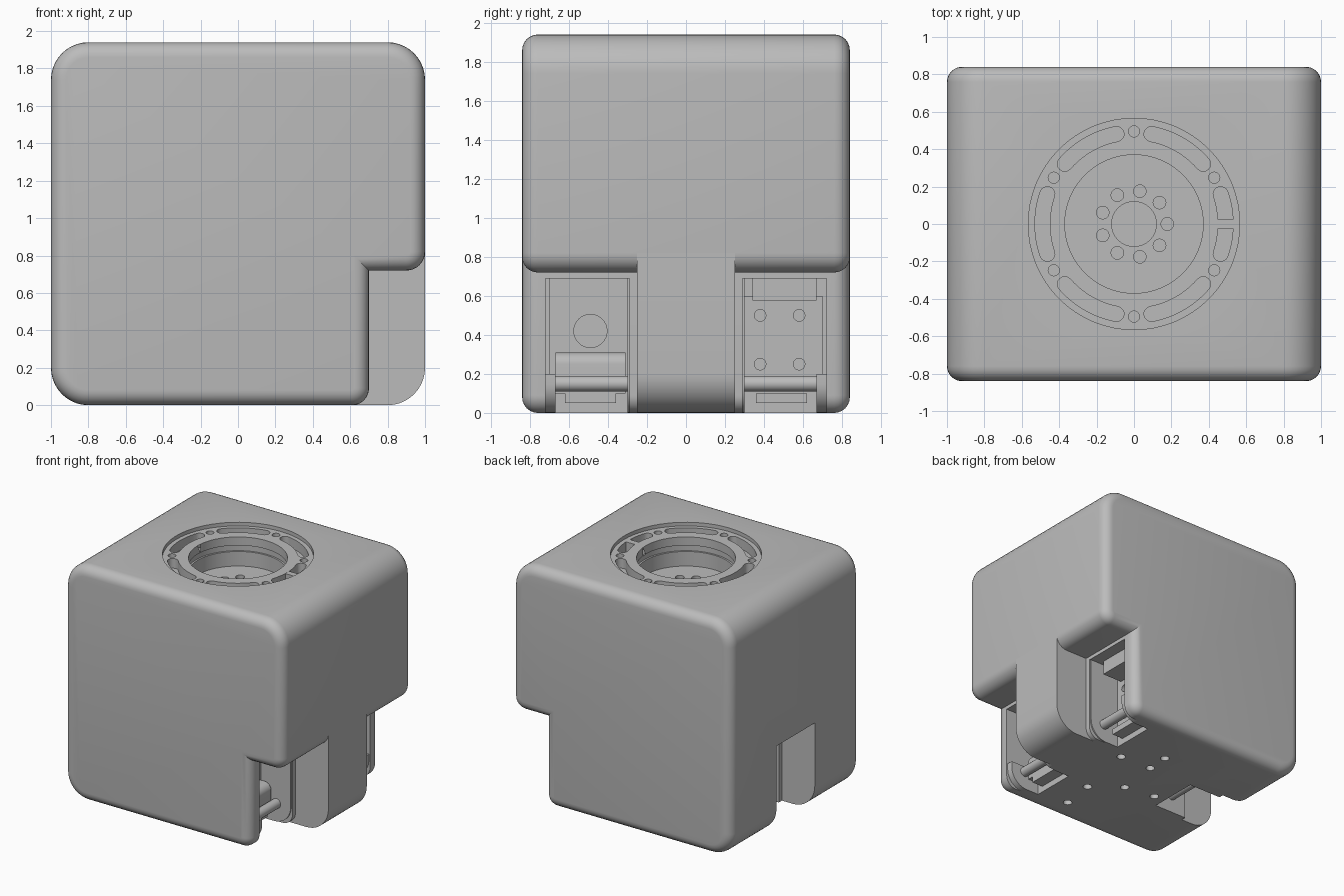
import bpy, bmesh, math
from mathutils import Vector

if "Cube" in bpy.data.objects:
    bpy.data.objects.remove(bpy.data.objects["Cube"])

def material(name, v):
    m = bpy.data.materials.new(name)
    m.diffuse_color = (v, v, v, 1)
    m.use_nodes = True
    m.node_tree.nodes["Principled BSDF"].inputs["Base Color"].default_value = m.diffuse_color
    return m

grey = material("plain grey", 0.5)

def rounded(corners, seg=10):
    """Polygon from (x, z, radius) corners, filleted."""
    pts, n = [], len(corners)
    for i, (x, z, r) in enumerate(corners):
        p = Vector((x, z))
        if r == 0:
            pts.append(p)
            continue
        a = (Vector(corners[i - 1][:2]) - p).normalized()
        b = (Vector(corners[(i + 1) % n][:2]) - p).normalized()
        c = p + (a + b) * r
        for k in range(seg + 1):
            t = k / seg * math.pi / 2
            pts.append(c - b * r * math.cos(t) - a * r * math.sin(t))
    return pts

def prism(name, pts, axis, lo, hi, bevel=0):
    """Extrude a 2D outline along x, y or z."""
    def place(u, v, w):
        return {'x': (w, u, v), 'y': (u, w, v), 'z': (u, v, w)}[axis]
    bm = bmesh.new()
    vs = [bm.verts.new(place(p[0], p[1], lo)) for p in pts]
    f = bm.faces.new(vs)
    top = bmesh.ops.extrude_face_region(bm, geom=[f])['geom']
    d = Vector(place(0, 0, hi - lo))
    bmesh.ops.translate(bm, vec=d, verts=[g for g in top if isinstance(g, bmesh.types.BMVert)])
    bmesh.ops.recalc_face_normals(bm, faces=bm.faces)
    if bevel:
        caps = [f for f in bm.faces if len(f.verts) == len(pts) and len(pts) > 4]
        edges = list({e for f in caps for e in f.edges})
        bmesh.ops.bevel(bm, geom=edges, offset=bevel, segments=6, profile=0.5, affect='EDGES')
    me = bpy.data.meshes.new(name)
    bm.to_mesh(me)
    bm.free()
    ob = bpy.data.objects.new(name, me)
    bpy.context.collection.objects.link(ob)
    me.materials.append(grey)
    return ob

def circle(u, v, r, n=32):
    return [(u + r * math.cos(2 * math.pi * k / n), v + r * math.sin(2 * math.pi * k / n)) for k in range(n)]

def rect(u0, v0, u1, v1):
    return [(u0, v0), (u1, v0), (u1, v1), (u0, v1)]

def kidney(mid, half, r, w):
    """Curved slot outline with round ends."""
    a0, a1 = math.radians(mid - half), math.radians(mid + half)
    arc = [a0 + (a1 - a0) * k / 12 for k in range(13)]
    out = [((r + w) * math.cos(a), (r + w) * math.sin(a)) for a in arc]
    for a, s in ((a1, 0), (a0, math.pi)):
        cx, cy = r * math.cos(a), r * math.sin(a)
        out += [(cx + w * math.cos(a + s + math.pi * k / 8), cy + w * math.sin(a + s + math.pi * k / 8))
                for k in range(1, 8)]
        if s == 0:
            out += [((r - w) * math.cos(b), (r - w) * math.sin(b)) for b in reversed(arc)]
    return out

def cut(ob, cutters):
    for c in cutters:
        c.hide_render = True
        m = ob.modifiers.new("cut", 'BOOLEAN')
        m.operation, m.solver, m.object = 'DIFFERENCE', 'EXACT', c
        bpy.context.view_layer.objects.active = ob
        bpy.ops.object.modifier_apply(modifier=m.name)
        bpy.data.objects.remove(c)

# Housing: notched outline with soft front and back edges
TOP = 1.94
body = prism("housing", rounded([(-1, 0, .2), (.7, 0, .09), (.7, .72, 0), (1, .72, .1), (1, TOP, .2), (-1, TOP, .2)]),
             'y', -.84, .84, .08)

# Hinge slot on the left side, hinge pockets on the right side
cut(body, [prism("slot", rect(-.25, -.1, .25, .72), 'x', -1.2, -.7),
           prism("slot_pocket", rect(-.21, -.1, .21, .62), 'x', -.75, -.4)])
for s in (-1, 1):
    y0, y1 = sorted((s * .29, s * .72))
    cut(body, [prism("pocket", rect(y0, -.1, y1, .69), 'x', .35, .8)])

# Motor seat: recess, stepped bore and hub holes
cut(body, [prism("recess", circle(0, 0, .565, 64), 'z', TOP - .03, 2.1),
           prism("bore", circle(0, 0, .37, 64), 'z', TOP - .27, 2.1),
           prism("bore_groove", circle(0, 0, .385, 64), 'z', TOP - .15, TOP - .10),
           prism("hub_hole", circle(0, 0, .12), 'z', TOP - .45, 2.1)])
cut(body, [prism("hub_bolt", circle(.178 * math.cos(math.radians(80 + 40 * k)),
                                    .178 * math.sin(math.radians(80 + 40 * k)), .034, 16),
                 'z', TOP - .36, TOP - .2) for k in range(9)])
cut(body, [prism("kidney", kidney(60 * k, 19, .49, .04), 'z', TOP - .11, TOP + .1) for k in range(6)])
cut(body, [prism("ring_bolt", circle(.495 * math.cos(math.radians(30 + 60 * k)),
                                     .495 * math.sin(math.radians(30 + 60 * k)), .03, 16),
                 'z', TOP - .08, TOP + .1) for k in range(6)])

# Screw holes in the underside
cut(body, [prism("base_hole", circle(x, y, .035, 16), 'z', -.1, .1)
           for x, y in ((.3, .2), (.02, .4), (.01, .21), (-.03, -.15), (-.3, -.11), (.2, -.33), (.16, -.62))])

# Central hinge tab on the right side
tab = prism("hinge_tab", rounded([(.5, 0, 0), (1, 0, .2), (1, .82, 0), (.5, .82, 0)]), 'y', -.25, .25)

parts = [body, tab]
# Seat rims and locating key
parts.append(prism("locating_key", rect(.45, -.025, .53, .025), 'z', TOP - .12, TOP - .03))

# Hinge brackets, pins and latch plates in each right pocket
for s, side in ((-1, "front"), (1, "back")):
    def span(a, b):
        return sorted((s * a, s * b))
    for a, b, label in ((.255, .30, "inner"), (.67, .73, "outer")):
        h = .69 if label == "inner" else .2
        lo, hi = span(a, b)
        parts.append(prism(f"{side}_{label}_cheek", rounded([(.34, 0, 0), (.69, 0, .15), (.69, h, 0), (.34, h, 0)]),
                           'y', lo, hi))
    lo, hi = span(.29, .69)
    parts.append(prism(f"{side}_hinge_pin", circle(.56, .15, .04, 20), 'y', lo, hi))
    lo, hi = span(.36, .62)
    parts.append(prism(f"{side}_latch_plate", rect(.4, .05, .52, .1), 'y', lo, hi))

# Drilled wall and stop block in the front pocket
wall = prism("drilled_wall", rect(-.7, .0, -.29, .69), 'x', .34, .42)
cut(wall, [prism("wall_hole", circle(-.49, .42, .085), 'x', .37, .6)])
parts.append(wall)
parts.append(prism("stop_block", rounded([(.38, .1, 0), (.52, .1, 0), (.52, .31, .06), (.38, .31, 0)]), 'y', -.67, -.31))

# Ledge and drilled wall in the back pocket
parts.append(prism("back_ledge", rect(.34, .575, .67, .7), 'x', .34, .6))
back_wall = prism("back_drilled_wall", rect(.29, .0, .7, .6), 'x', .34, .42)
cut(back_wall, [prism("hole", circle(y, z, .03, 16), 'x', .38, .6) for y in (.38, .58) for z in (.25, .5)])
parts.append(back_wall)

# Pin across the left slot
parts.append(prism("slot_pin", circle(-.56, .15, .04, 20), 'y', -.23, .23))

# Smooth curved surfaces, keep hard edges
bpy.ops.object.select_all(action='DESELECT')
for ob in parts:
    ob.select_set(True)
bpy.context.view_layer.objects.active = body
bpy.ops.object.shade_smooth_by_angle(angle=math.radians(30))
